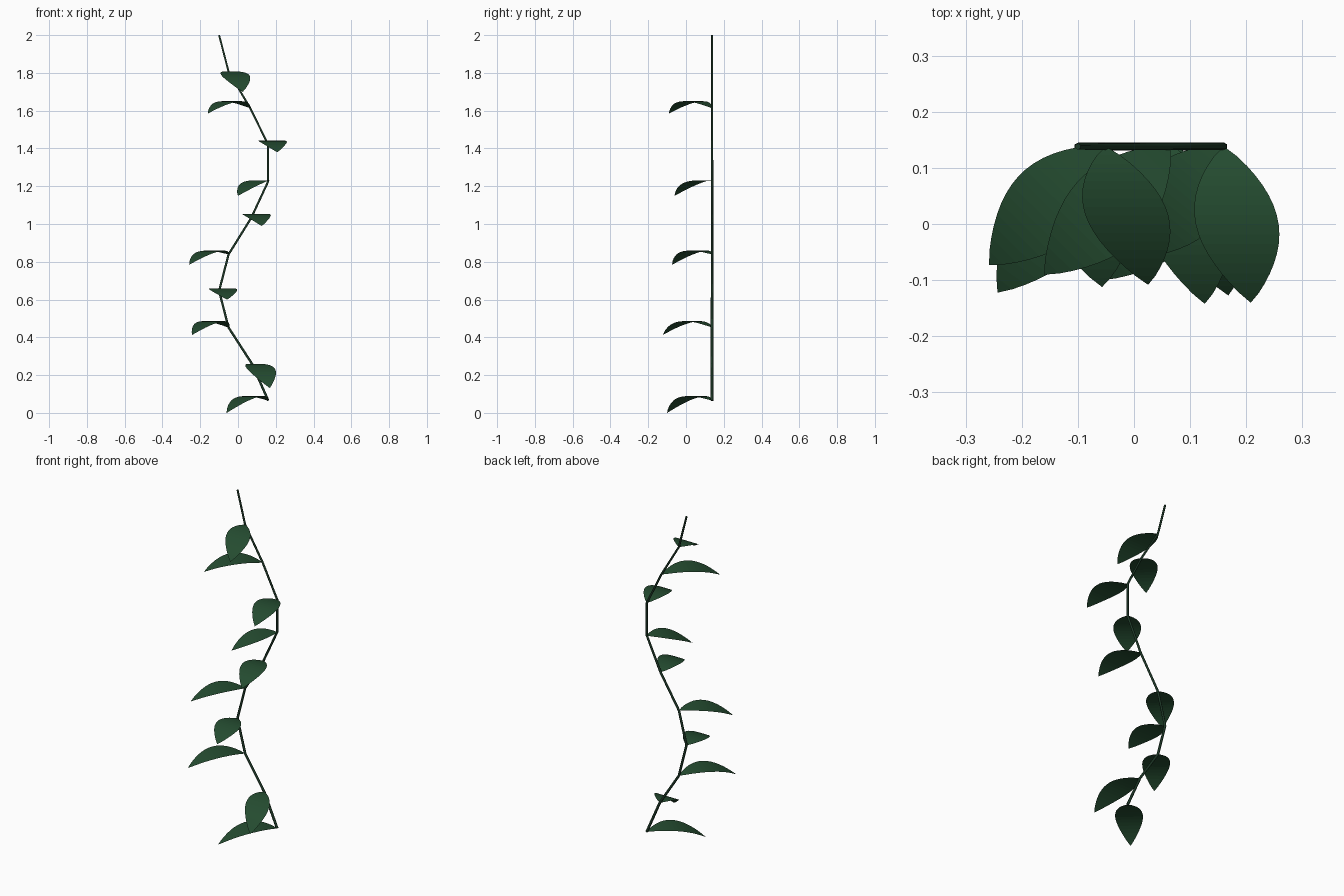
import bpy, math
from mathutils import Vector

if "Cube" in bpy.data.objects:
    bpy.data.objects.remove(bpy.data.objects["Cube"])


def material(name, rgb):
    m = bpy.data.materials.new(name)
    m.diffuse_color = (*rgb, 1)
    m.use_nodes = True
    m.node_tree.nodes["Principled BSDF"].inputs["Base Color"].default_value = m.diffuse_color
    return m


leaf_green = material("leaf green", (0.018, 0.072, 0.030))
stem_green = material("dark stem green", (0.012, 0.040, 0.020))

# Zigzag hanging stem, slightly thicker at the bottom
STEM_Y = 0.138
XS = [0.16, 0.075, -0.05, -0.10, -0.05, 0.07, 0.16, 0.16, 0.065, -0.05, -0.10]
nodes = [Vector((x, STEM_Y, 0.065 + 0.1935 * i)) for i, x in enumerate(XS)]
curve = bpy.data.curves.new("stem", "CURVE")
curve.dimensions = "3D"
curve.bevel_depth = 0.0075
curve.bevel_resolution = 1
curve.use_fill_caps = True
spline = curve.splines.new("POLY")
spline.points.add(len(nodes) - 1)
for i, (p, n) in enumerate(zip(spline.points, nodes)):
    p.co = (*n, 1)
    p.radius = 1 - 0.025 * i
curve.materials.append(stem_green)
bpy.context.collection.objects.link(bpy.data.objects.new("stem", curve))

# Leaf tips, from the lowest leaf to the highest
TIPS = [(-0.06, -0.10, 0.0), (0.168, -0.127, 0.132), (-0.243, -0.122, 0.413),
        (-0.057, -0.112, 0.60), (-0.258, -0.073, 0.785), (0.126, -0.142, 0.99),
        (0.0, -0.06, 1.15), (0.208, -0.14, 1.38), (-0.16, -0.09, 1.585),
        (0.025, -0.108, 1.70)]
ROWS, COLS, HALF_WIDTH, BEND = 16, 6, 0.074, 1.95


def leaf(name, base, tip, sheared):
    """Thin pointed blade arching from base to tip."""
    run = Vector((tip.x - base.x, tip.y - base.y, 0))
    length = run.length
    rise = (tip.z - base.z) / length + BEND * length
    across = Vector((1, 0, 0)) if sheared else Vector((-run.y, run.x, 0)).normalized()
    verts, faces = [], []
    for r in range(ROWS + 1):
        t = r / ROWS
        s = t * length
        half = HALF_WIDTH * max(math.sin(math.pi * t ** 0.95), 0.002) ** 0.85
        mid = base + run * t + Vector((0, 0, rise * s - BEND * s * s))
        verts += [mid + across * half * (2 * c / COLS - 1) for c in range(COLS + 1)]
    w = COLS + 1
    for r in range(ROWS):
        for c in range(COLS):
            a = r * w + c
            quad = (a, a + w, a + w + 1, a + 1)
            faces.append(quad)
    mesh = bpy.data.meshes.new(name)
    mesh.from_pydata(verts, [], faces)
    if mesh.polygons[len(faces) // 2].normal.z < 0:
        mesh.flip_normals()
    mesh.materials.append(leaf_green)
    bpy.context.collection.objects.link(bpy.data.objects.new(name, mesh))


# Alternating leaves: even ones point left, odd ones face the front
for i, tip in enumerate(TIPS):
    leaf(f"leaf_{i + 1}", nodes[i], Vector(tip), i % 2 == 1)
